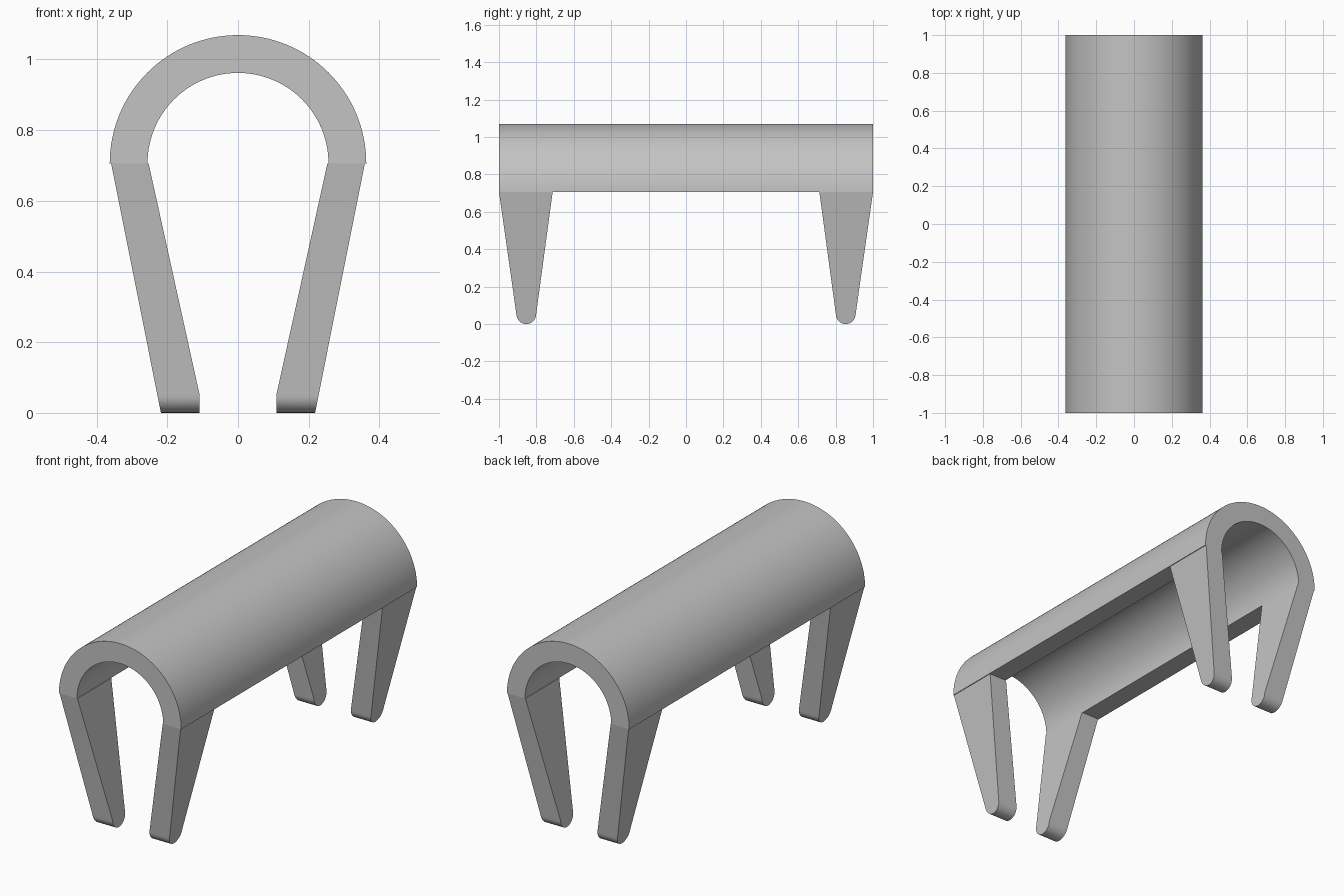
import bpy, bmesh, math

if "Cube" in bpy.data.objects:
    bpy.data.objects.remove(bpy.data.objects["Cube"])

SPRING_Z = 0.706      # height where the arch meets the legs
R_OUT, R_IN = 0.363, 0.256
TIP_R, TIP_Y = 0.053, 0.854

grey = bpy.data.materials.new("plain_grey")
grey.diffuse_color = (0.55, 0.55, 0.55, 1)
grey.use_nodes = True
grey.node_tree.nodes["Principled BSDF"].inputs["Base Color"].default_value = grey.diffuse_color


def prism(name, ring_a, ring_b):
    """Solid between two matching outlines."""
    bm = bmesh.new()
    a = [bm.verts.new(p) for p in ring_a]
    b = [bm.verts.new(p) for p in ring_b]
    n = len(a)
    bm.faces.new(a)
    bm.faces.new(b[::-1])
    for i in range(n):
        j = (i + 1) % n
        bm.faces.new((a[j], a[i], b[i], b[j]))
    bmesh.ops.recalc_face_normals(bm, faces=bm.faces)
    mesh = bpy.data.meshes.new(name)
    bm.to_mesh(mesh)
    bm.free()
    mesh.materials.append(grey)
    ob = bpy.data.objects.new(name, mesh)
    bpy.context.collection.objects.link(ob)
    bpy.ops.object.select_all(action='DESELECT')
    ob.select_set(True)
    bpy.context.view_layer.objects.active = ob
    bpy.ops.object.shade_smooth_by_angle(angle=math.radians(25))
    return ob


# Half-pipe arch running front to back
SEG = 64
angles = [math.pi * i / SEG for i in range(SEG + 1)]
outline = [(R_OUT * math.cos(t), SPRING_Z + R_OUT * math.sin(t)) for t in angles]
outline += [(R_IN * math.cos(t), SPRING_Z + R_IN * math.sin(t)) for t in reversed(angles)]
prism("arch_body", [(x, -1, z) for x, z in outline], [(x, 1, z) for x, z in outline])


# Tapered legs with rounded tips, leaning inward towards the ground
def inner_x(z):
    return 0.109 + max(0, z - TIP_R) / (SPRING_Z - TIP_R) * (0.253 - 0.109)


def outer_x(z):
    return 0.218 + z / SPRING_Z * (0.359 - 0.218)


side = [(1.0, SPRING_Z)]
side += [(TIP_Y + TIP_R * math.cos(math.pi * i / 16),
          TIP_R - TIP_R * math.sin(math.pi * i / 16)) for i in range(17)]
side += [(0.713, SPRING_Z)]

for sx, lr in ((-1, "left"), (1, "right")):
    for sy, fb in ((-1, "front"), (1, "back")):
        prism(f"{fb}_{lr}_leg",
              [(sx * inner_x(z), sy * y, z) for y, z in side],
              [(sx * outer_x(z), sy * y, z) for y, z in side])
